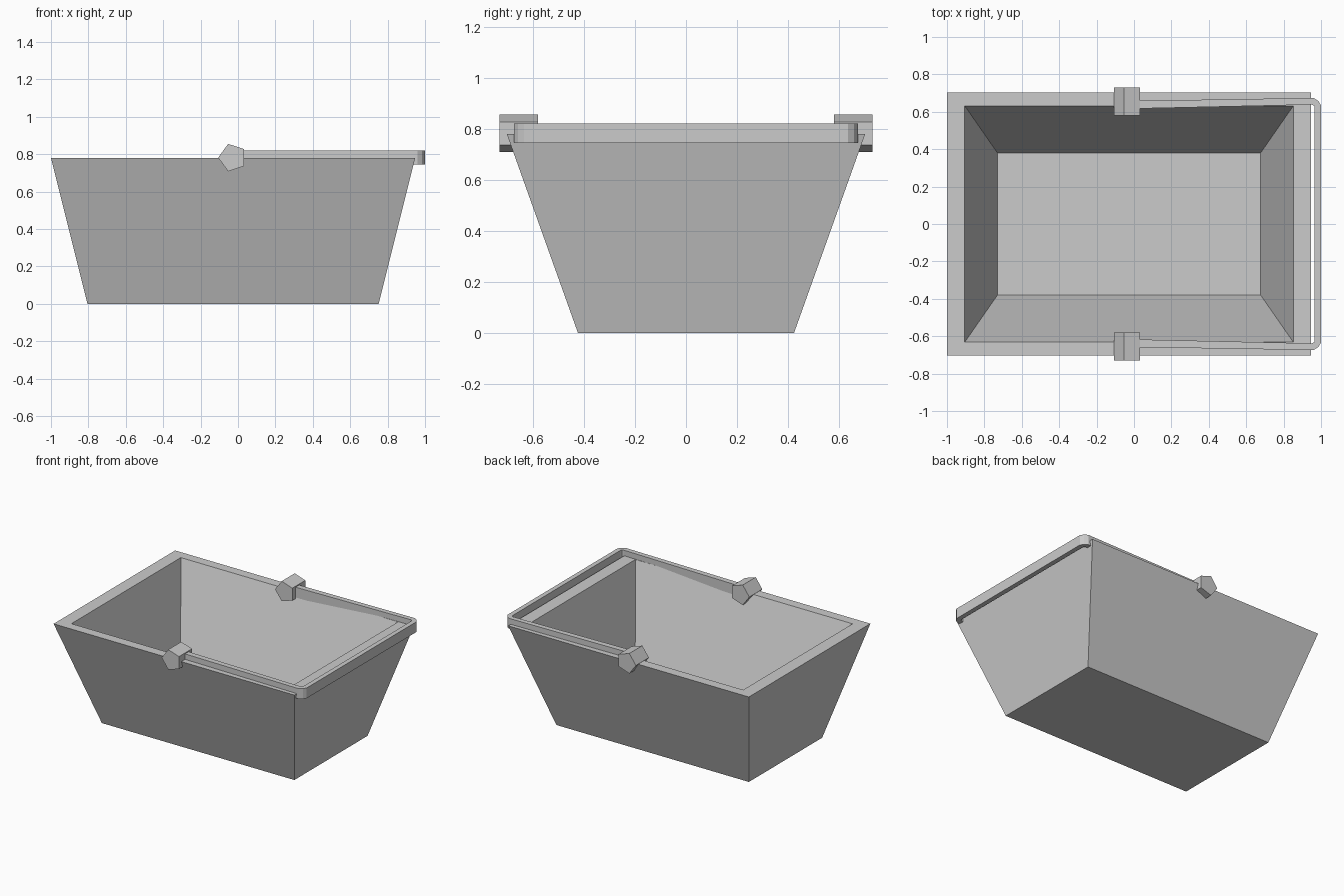
import bpy, bmesh, math

if "Cube" in bpy.data.objects:
    bpy.data.objects.remove(bpy.data.objects["Cube"])


def make_object(name, verts, faces):
    mesh = bpy.data.meshes.new(name)
    mesh.from_pydata(verts, [], faces)
    bm = bmesh.new()
    bm.from_mesh(mesh)
    bmesh.ops.recalc_face_normals(bm, faces=bm.faces)
    bm.to_mesh(mesh)
    bm.free()
    obj = bpy.data.objects.new(name, mesh)
    bpy.context.collection.objects.link(obj)
    return obj


def rect(x0, x1, y, z):
    return [(x0, -y, z), (x1, -y, z), (x1, y, z), (x0, y, z)]


# Tapered tub: outer bottom, outer rim, inner rim, inner floor
rings = [rect(-0.805, 0.752, 0.423, 0), rect(-1.0, 0.947, 0.702, 0.78),
         rect(-0.905, 0.852, 0.632, 0.78), rect(-0.73, 0.677, 0.38, 0.075)]
verts = [v for ring in rings for v in ring]
faces = [(3, 2, 1, 0), (12, 13, 14, 15)]
for r in range(3):
    for i in range(4):
        j = (i + 1) % 4
        faces.append((r*4 + i, r*4 + j, r*4 + 4 + j, r*4 + 4 + i))
make_object("basket_tub", verts, faces)

# Folded handle: flat strip running along one side, across the end and back
half = [((-0.03, 0.658), (-0.03, 0.616)),
        ((0.96, 0.674), (0.95, 0.638)),
        ((0.985, 0.658), (0.962, 0.633)),
        ((1.0, 0.635), (0.966, 0.625))]
path = half + [((a[0], -a[1]), (b[0], -b[1])) for a, b in reversed(half)]
verts, faces = [], []
for a, b in path:
    verts += [(*a, 0.745), (*a, 0.82), (*b, 0.82), (*b, 0.745)]
for s in range(len(path) - 1):
    for i in range(4):
        j = (i + 1) % 4
        faces.append((s*4 + i, s*4 + j, s*4 + 4 + j, s*4 + 4 + i))
n = len(verts)
faces += [(0, 1, 2, 3), (n - 4, n - 3, n - 2, n - 1)]
make_object("carry_handle", verts, faces)

# Five-sided pivot knobs on both long rims
for side, name in ((1, "back_pivot"), (-1, "front_pivot")):
    verts = []
    for y in (0.58, 0.73):
        for k in range(5):
            a = math.pi + k * math.tau / 5
            verts.append((-0.029 + 0.077 * math.cos(a), side * y,
                          0.782 + 0.077 * math.sin(a)))
    faces = [(0, 1, 2, 3, 4), (9, 8, 7, 6, 5)]
    faces += [(k, (k + 1) % 5, (k + 1) % 5 + 5, k + 5) for k in range(5)]
    make_object(name, verts, faces)
